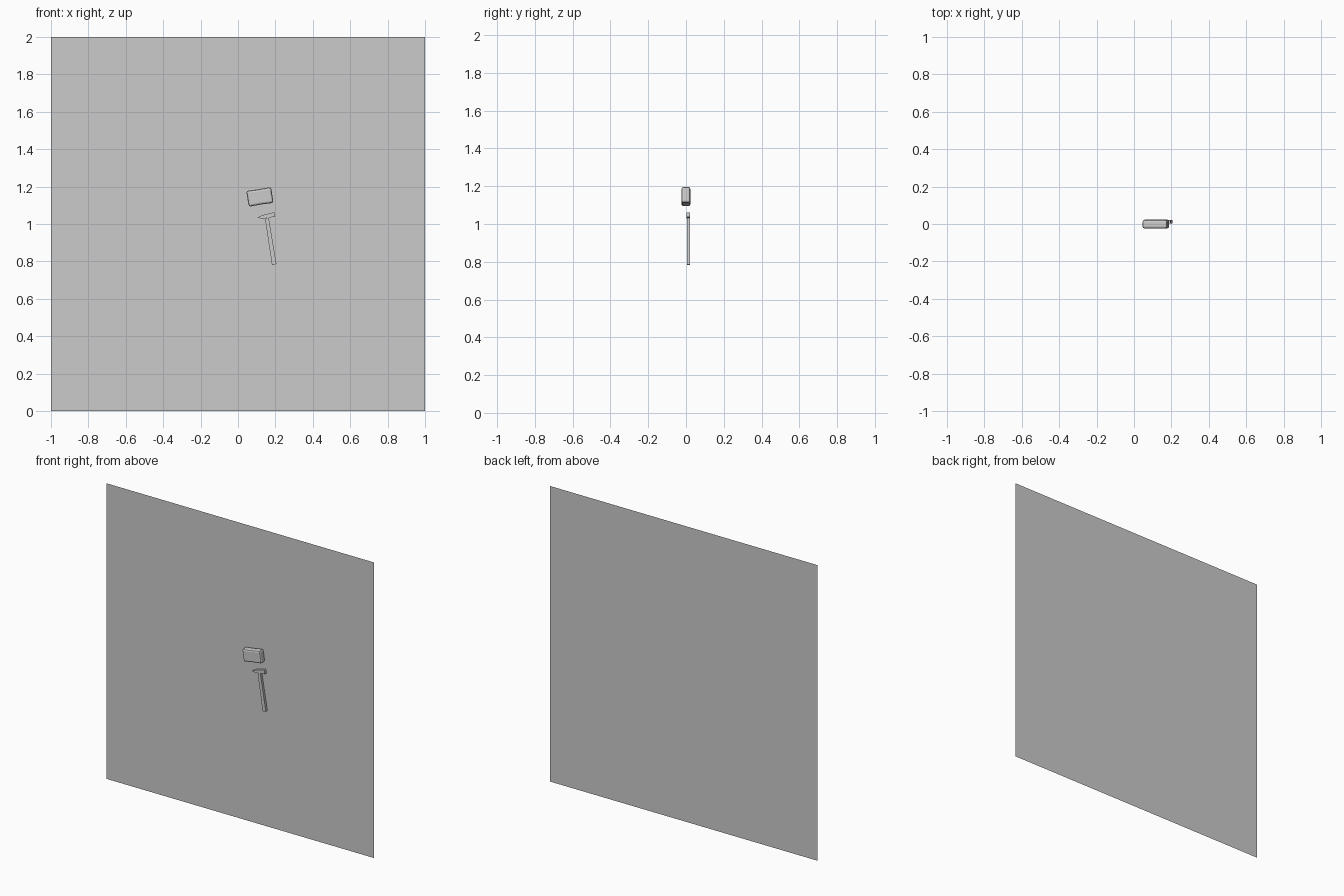
import bpy, bmesh, math
from mathutils import Matrix, Vector

if "Cube" in bpy.data.objects:
    bpy.data.objects.remove(bpy.data.objects["Cube"])

TILT = math.radians(9)
BACK = 0.024  # depth of the wall panel, behind all tools


def finish(bm, name, loc=(0, 0, 0), tilt=0.0):
    bmesh.ops.recalc_face_normals(bm, faces=bm.faces)
    me = bpy.data.meshes.new(name)
    bm.to_mesh(me)
    bm.free()
    ob = bpy.data.objects.new(name, me)
    bpy.context.collection.objects.link(ob)
    ob.location = loc
    ob.rotation_euler = (0, -tilt, 0)
    return ob


def prism(name, profile, y0, y1, loc, tilt):
    """Extrude an xz outline from y0 to y1."""
    bm = bmesh.new()
    face = bm.faces.new([bm.verts.new((x, y0, z)) for x, z in profile])
    ext = bmesh.ops.extrude_face_region(bm, geom=[face])
    moved = [g for g in ext["geom"] if isinstance(g, bmesh.types.BMVert)]
    bmesh.ops.translate(bm, verts=moved, vec=(0, y1 - y0, 0))
    return finish(bm, name, loc, tilt)


# flat wall panel
bm = bmesh.new()
bm.faces.new([bm.verts.new((x, BACK, z)) for x, z in
              [(-1, 0), (1, 0), (1, 2), (-1, 2)]])
wall = finish(bm, "wall_panel")

# mallet head: bevelled block, slightly taller at the striking ends
mallet = prism("mallet_head",
               [(-.067, -.043), (0, -.041), (.067, -.043),
                (.067, .043), (0, .041), (-.067, .043)],
               -.024, .023, (.117, 0, 1.145), TILT)
bev = mallet.modifiers.new("round", "BEVEL")
bev.width = .011
bev.segments = 2
bev.limit_method = 'ANGLE'

# hammer handle: thin bar, local z runs along its length
handle = prism("hammer_handle",
               [(-.012, -.125), (.012, -.125), (.010, .125), (-.010, .125)],
               .004, .021, (.174, 0, .907), TILT)

# hammer head: pointed peen on the left, square face on the right
head = prism("hammer_head",
             [(-.054, -.001), (-.030, -.010), (.008, -.012), (.020, -.010),
              (.040, -.013), (.040, .013), (.016, .013), (.004, .011),
              (-.030, .008)],
             .003, .022, (.157, 0, 1.043), TILT)
